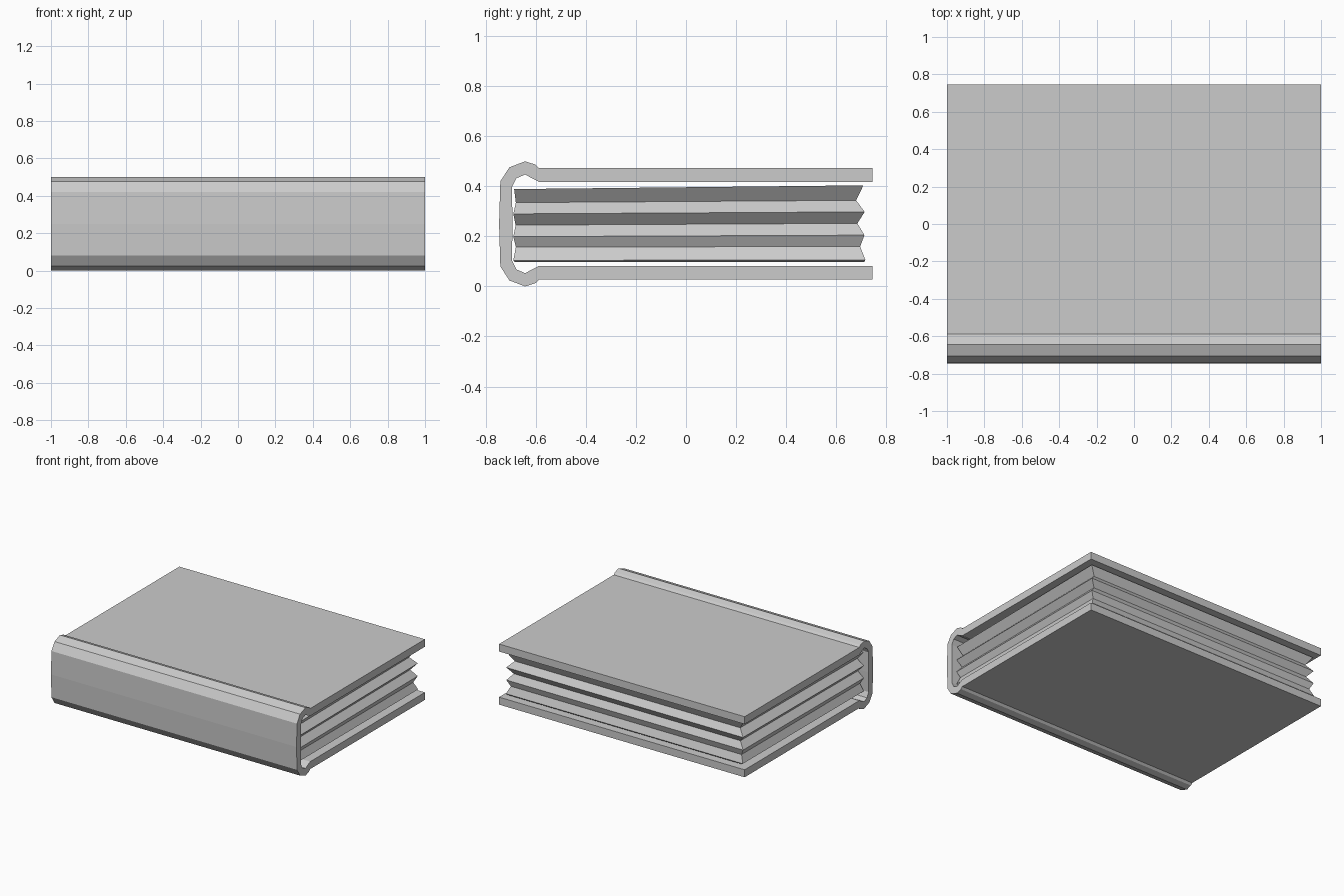
import bpy, bmesh

if "Cube" in bpy.data.objects:
    bpy.data.objects.remove(bpy.data.objects["Cube"])


def make_object(name, bm):
    bmesh.ops.recalc_face_normals(bm, faces=bm.faces)
    mesh = bpy.data.meshes.new(name)
    bm.to_mesh(mesh)
    bm.free()
    obj = bpy.data.objects.new(name, mesh)
    bpy.context.collection.objects.link(obj)
    return obj


def loft(bm, rings):
    # Skin a stack of equal-length closed rings and cap both ends
    loops = [[bm.verts.new(p) for p in ring] for ring in rings]
    for a, b in zip(loops, loops[1:]):
        for i in range(len(a)):
            j = (i + 1) % len(a)
            bm.faces.new((a[i], a[j], b[j], b[i]))
    bm.faces.new(loops[0])
    bm.faces.new(loops[-1])


# Cover: half profile (y, z) mirrored about mid thickness, extruded along x
MID = 0.25
outer_half = [(0.746, 0.473), (-0.588, 0.473), (-0.602, 0.487), (-0.643, 0.5),
              (-0.706, 0.476), (-0.742, 0.42)]
inner_half = [(-0.696, 0.396), (-0.678, 0.432), (-0.643, 0.447),
              (-0.588, 0.418), (0.746, 0.418)]


def flip(points):
    return [(y, 2 * MID - z) for y, z in reversed(points)]


profile = (outer_half + [(-0.747, MID)] + flip(outer_half)
           + flip(inner_half) + [(-0.693, MID)] + inner_half)
bm = bmesh.new()
loft(bm, [[(x, y, z) for y, z in profile] for x in (-1, 1)])
make_object("cover", bm)

# Pages: pleated stack of (half width, spine y, spine z, fore-edge y, fore-edge z)
levels = [
    (0.955, -0.685, 0.098, 0.712, 0.098),
    (0.965, -0.690, 0.104, 0.717, 0.106),
    (0.940, -0.680, 0.158, 0.696, 0.159),
    (0.964, -0.690, 0.199, 0.713, 0.205),
    (0.923, -0.681, 0.245, 0.685, 0.252),
    (0.964, -0.690, 0.290, 0.714, 0.298),
    (0.918, -0.680, 0.335, 0.680, 0.344),
    (0.962, -0.687, 0.389, 0.709, 0.404),
]
bm = bmesh.new()
loft(bm, [[(-w, y0, z0), (w, y0, z0), (w, y1, z1), (-w, y1, z1)]
          for w, y0, z0, y1, z1 in levels])
make_object("pages", bm)
